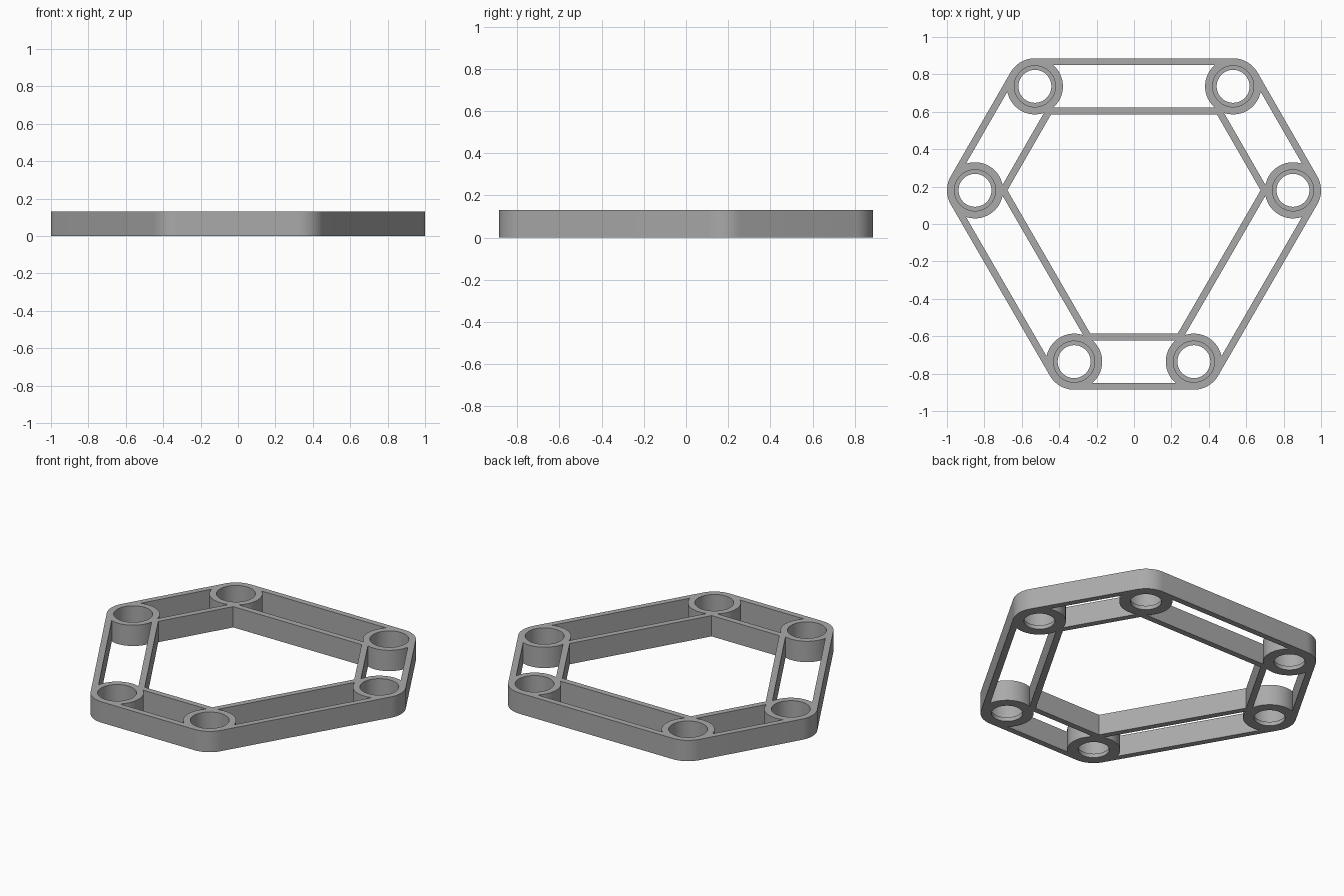
import bpy, bmesh
from math import sin, cos, pi, asin, tau
from mathutils import Vector

cube = bpy.data.objects.get("Cube")
if cube:
    bpy.data.objects.remove(cube, do_unlink=True)

HEIGHT, HUB_R, BORE_R, LIP_R = 0.13, 0.15, 0.11, 0.088
RAIL, LIP_H = 0.037, 0.025

grey = bpy.data.materials.new("plain grey")
grey.use_nodes = True
grey.diffuse_color = (0.4, 0.4, 0.4, 1)
grey.node_tree.nodes["Principled BSDF"].inputs["Base Color"].default_value = (0.4, 0.4, 0.4, 1)

# Hub centres, anticlockwise from the front left
right = [Vector((0.32, -0.736)), Vector((0.85, 0.18)), Vector((0.53, 0.736))]
hubs = right + [Vector((-p.x, p.y)) for p in reversed(right)]
count = len(hubs)


def arc(c, r, start, end, n):
    return [c + r * Vector((cos(start + (end - start) * i / n),
                            sin(start + (end - start) * i / n))) for i in range(n + 1)]


def circle(c, r, n=64):
    return arc(c, r, 0, tau, n)[:-1]


def side(i):
    """Start, end and direction of the side leaving hub i."""
    a, b = hubs[i % count], hubs[(i + 1) % count]
    return a, b, (b - a).normalized()


def angle(d):
    return Vector((1, 0)).angle_signed(d) * -1


outer, inner, slots = [], [], []
for i in range(count):
    a, b, d = side(i)
    before = side(i - 1)[2]
    # Rounded outer corner and sharp inner corner
    turn = (angle(d) - angle(before)) % tau
    start = angle(before) - pi / 2
    outer += arc(a, HUB_R, start, start + turn, 14)
    bisector = (d - before).normalized()
    inner.append(a + bisector * HUB_R / cos(turn / 2))
    # Slot between the rails, ending on both hub walls
    s = asin((HUB_R - RAIL) / HUB_R)
    t = angle(d)
    slots.append(arc(a, HUB_R, t + s, t - s, 24) + arc(b, HUB_R, t + pi + s, t + pi - s, 24))


def plate(name, loops, z0, z1):
    """Filled flat outline with holes, extruded from z0 to z1."""
    curve = bpy.data.curves.new(name, "CURVE")
    curve.dimensions, curve.fill_mode = "2D", "BOTH"
    curve.extrude = (z1 - z0) / 2
    for loop in loops:
        spline = curve.splines.new("POLY")
        spline.points.add(len(loop) - 1)
        for point, p in zip(spline.points, loop):
            point.co = (p.x, p.y, 0, 1)
        spline.use_cyclic_u = True
    helper = bpy.data.objects.new(name + " outline", curve)
    bpy.context.collection.objects.link(helper)
    bpy.context.view_layer.update()
    evaluated = helper.evaluated_get(bpy.context.evaluated_depsgraph_get())
    mesh = bpy.data.meshes.new_from_object(evaluated)
    bpy.data.objects.remove(helper, do_unlink=True)
    bm = bmesh.new()
    bm.from_mesh(mesh)
    bmesh.ops.remove_doubles(bm, verts=bm.verts, dist=1e-5)
    bmesh.ops.translate(bm, verts=bm.verts, vec=(0, 0, (z0 + z1) / 2))
    bmesh.ops.recalc_face_normals(bm, faces=bm.faces)
    bm.to_mesh(mesh)
    bm.free()
    mesh.materials.clear()
    mesh.materials.append(grey)
    obj = bpy.data.objects.new(name, mesh)
    bpy.context.collection.objects.link(obj)
    return obj


# Frame with narrow bores, then wider pockets sunk from above
frame = plate("ring_frame", [outer, inner] + slots + [circle(h, LIP_R) for h in hubs], 0, HEIGHT)
pockets = plate("pocket_cutter", [circle(h, BORE_R) for h in hubs], LIP_H, HEIGHT + 0.1)
pockets.hide_render = True
pockets.hide_set(True)
cut = frame.modifiers.new("pockets", "BOOLEAN")
cut.operation, cut.solver, cut.object = "DIFFERENCE", "EXACT", pockets

bpy.ops.object.select_all(action="DESELECT")
frame.select_set(True)
bpy.context.view_layer.objects.active = frame
bpy.ops.object.modifier_apply(modifier=cut.name)
bpy.data.objects.remove(pockets, do_unlink=True)
bpy.ops.object.shade_smooth_by_angle(angle=pi / 6)
